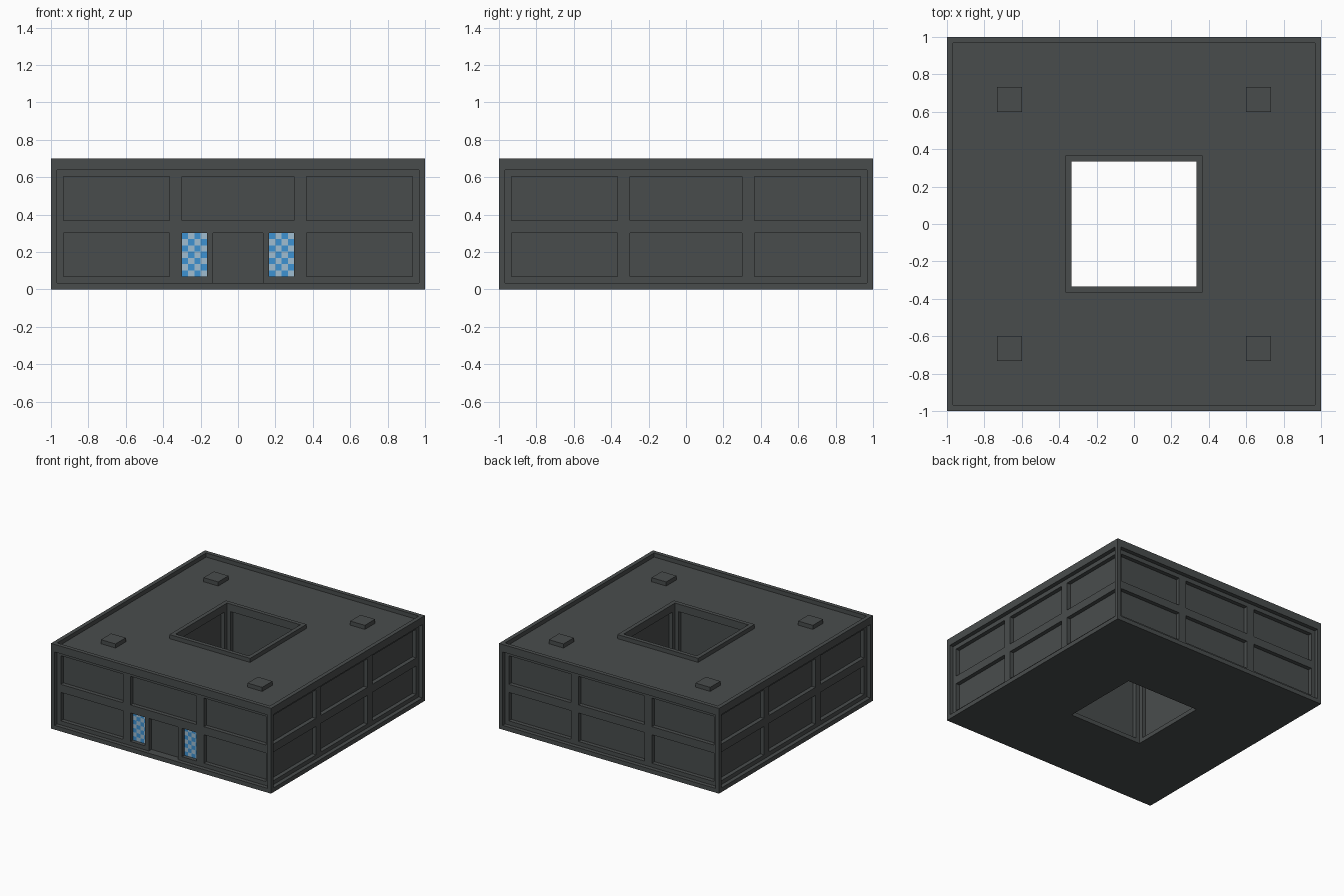
import bpy, bmesh, math
from mathutils import Matrix

if "Cube" in bpy.data.objects:
    bpy.data.objects.remove(bpy.data.objects["Cube"])

U = 1 / 30          # the design's basic step
H = 0.70            # total height
Z = [0.035, 0.068, 0.302, 0.368, 0.603, 0.638]   # sill / window / frame levels


def material(name, rgb):
    m = bpy.data.materials.new(name)
    m.diffuse_color = (*rgb, 1)
    m.use_nodes = True
    m.node_tree.nodes["Principled BSDF"].inputs["Base Color"].default_value = m.diffuse_color
    return m


grey = material("dark_grey", (0.066, 0.073, 0.073))
blue = material("glass_blue", (0.047, 0.29, 0.65))
pale = material("glass_pale", (0.35, 0.51, 0.64))


def finish(bm, name, mats):
    bmesh.ops.remove_doubles(bm, verts=bm.verts, dist=1e-5)
    mesh = bpy.data.meshes.new(name)
    bm.to_mesh(mesh)
    bm.free()
    for m in mats:
        mesh.materials.append(m)
    obj = bpy.data.objects.new(name, mesh)
    bpy.context.collection.objects.link(obj)
    return obj


def relief(bm, matrix, outline, recesses, hole=None):
    """Panel facing local -y; recesses are (x0, x1, z0, z1, depth), later ones win."""
    rects = [outline] + [r[:4] for r in recesses] + ([hole] if hole else [])
    us = sorted({round(v, 5) for r in rects for v in r[:2]})
    vs = sorted({round(v, 5) for r in rects for v in r[2:]})

    def inside(r, x, z):
        return r[0] < x < r[1] and r[2] < z < r[3]

    def depth(i, j):
        if not (0 <= i < len(us) - 1 and 0 <= j < len(vs) - 1):
            return None
        x, z = (us[i] + us[i + 1]) / 2, (vs[j] + vs[j + 1]) / 2
        if hole and inside(hole, x, z):
            return None
        d = 0.0
        for r in recesses:
            if inside(r, x, z):
                d = r[4]
        return d

    def quad(*pts):
        bm.faces.new([bm.verts.new(matrix @ Matrix.Translation(p).translation) for p in pts])

    for i in range(len(us) - 1):
        for j in range(len(vs) - 1):
            a = depth(i, j)
            if a is None:
                continue
            x0, x1, z0, z1 = us[i], us[i + 1], vs[j], vs[j + 1]
            quad((x0, a, z0), (x1, a, z0), (x1, a, z1), (x0, a, z1))
            b, c = depth(i + 1, j), depth(i, j + 1)
            if b is not None and b != a:
                quad((x1, a, z0), (x1, b, z0), (x1, b, z1), (x1, a, z1))
            if c is not None and c != a:
                quad((x0, a, z1), (x1, a, z1), (x1, c, z1), (x0, c, z1))


def spin(k):
    return Matrix.Rotation(k * math.pi / 2, 4, 'Z')


# Outer walls: frame, recessed grille, six deeper bays per side
frame = (-29 * U, 29 * U, Z[0], Z[5], U)
bays = [(-28 * U, -11 * U), (-9 * U, 9 * U), (11 * U, 28 * U)]
panes = [(-9 * U, -5 * U), (5 * U, 9 * U)]
bm = bmesh.new()
for k in range(4):
    cuts = [frame]
    for n, (x0, x1) in enumerate(bays):
        cuts.append((x0, x1, Z[3], Z[4], 2 * U))
        if k or n != 1:
            cuts.append((x0, x1, Z[1], Z[2], 2 * U))
    if k == 0:      # entrance: doorway between two glazed openings
        cuts.append((-4 * U, 4 * U, Z[0], Z[2], 2 * U))
        cuts += [(x0, x1, Z[1], Z[2], 2 * U) for x0, x1 in panes]
    relief(bm, spin(k) @ Matrix.Translation((0, -1, 0)), (-1, 1, 0, H), cuts)
finish(bm, "outer_walls", [grey])

# Courtyard walls: one recessed panel each
bm = bmesh.new()
for k in range(4):
    relief(bm, spin(k) @ Matrix.Translation((0, 10 * U, 0)), (-10 * U, 10 * U, 0, H),
           [(-9 * U, 9 * U, Z[0], Z[5], U)])
finish(bm, "courtyard_walls", [grey])

# Roof with parapet and courtyard rim
court = (-10 * U, 10 * U, -10 * U, 10 * U)
bm = bmesh.new()
relief(bm, Matrix.Translation((0, 0, H)) @ Matrix.Rotation(-math.pi / 2, 4, 'X'),
       (-1, 1, -1, 1),
       [(-29 * U, 29 * U, -29 * U, 29 * U, U), (-11 * U, 11 * U, -11 * U, 11 * U, 0.0)], court)
finish(bm, "roof", [grey])

# Underside
bm = bmesh.new()
relief(bm, Matrix.Rotation(math.pi / 2, 4, 'X'), (-1, 1, -1, 1), [], court)
finish(bm, "underside", [grey])

# Roof vents
for n, (sx, sy) in enumerate([(-1, -1), (1, -1), (1, 1), (-1, 1)]):
    bm = bmesh.new()
    bmesh.ops.create_cube(bm, size=1, matrix=Matrix.Translation((sx * 20 * U, sy * 20 * U, H - U / 2))
                          @ Matrix.Diagonal((4 * U, 4 * U, U, 1)))
    finish(bm, f"roof_vent_{n + 1}", [grey])

# Checkered entrance glass
for side, (x0, x1) in zip(("left", "right"), panes):
    bm = bmesh.new()
    place = (Matrix.Translation(((x0 + x1) / 2, -1 + 2 * U - 0.002, (Z[1] + Z[2]) / 2))
             @ Matrix.Rotation(math.pi / 2, 4, 'X')
             @ Matrix.Diagonal(((x1 - x0) / 2, (Z[2] - Z[1]) / 2, 1, 1)))
    bmesh.ops.create_grid(bm, x_segments=4, y_segments=7, size=1, matrix=place)
    for f in bm.faces:
        c = f.calc_center_median()
        col = int((c.x - x0) / (x1 - x0) * 4)
        row = int((c.z - Z[1]) / (Z[2] - Z[1]) * 7)
        f.material_index = (col + row) % 2
    finish(bm, f"{side}_entrance_glass", [blue, pale])
